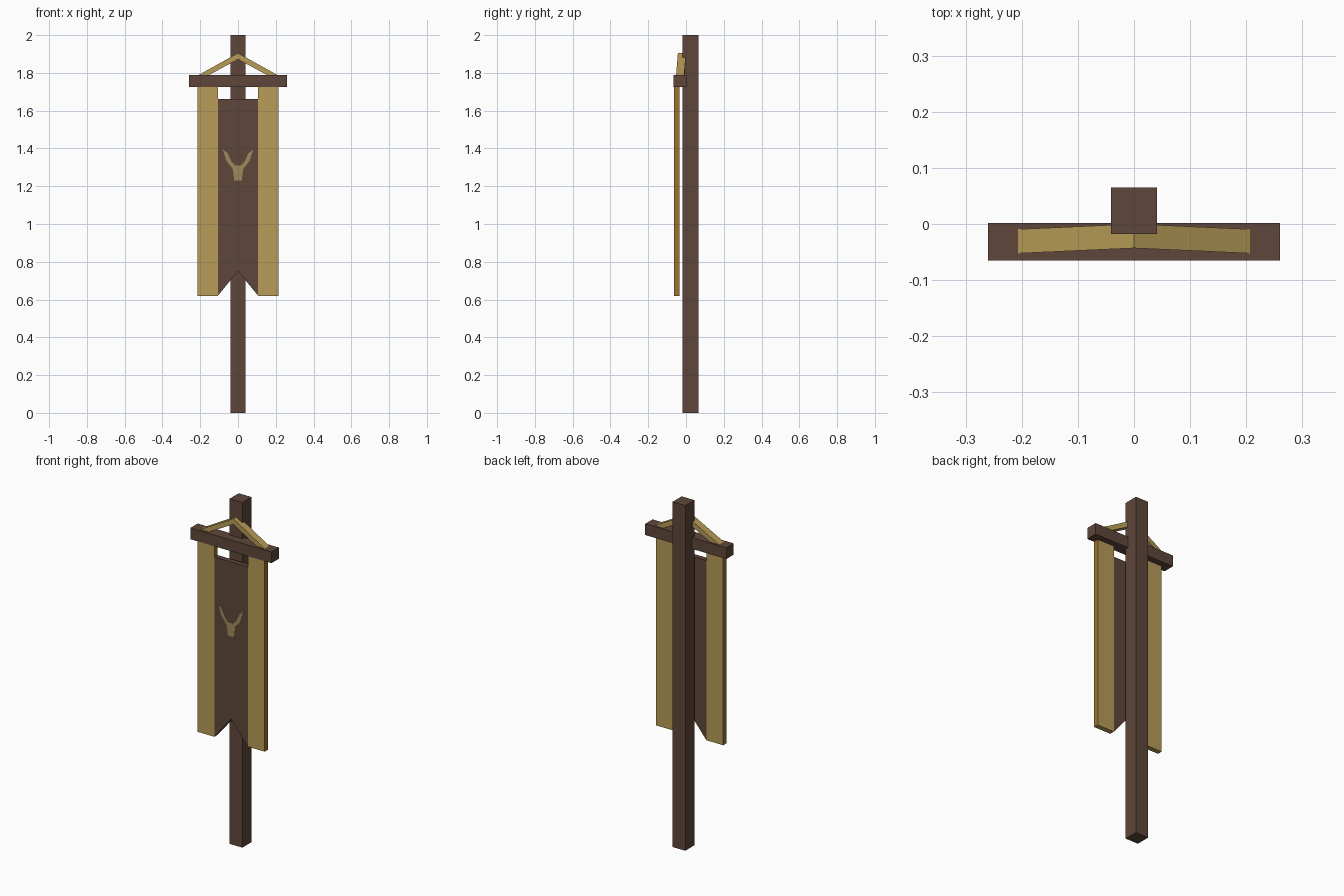
import bpy, bmesh

if "Cube" in bpy.data.objects:
    bpy.data.objects.remove(bpy.data.objects["Cube"])


def material(name, srgb):
    m = bpy.data.materials.new(name)
    lin = [((c / 255 + 0.055) / 1.055) ** 2.4 for c in srgb]
    m.diffuse_color = (*lin, 1)
    m.use_nodes = True
    m.node_tree.nodes["Principled BSDF"].inputs["Base Color"].default_value = m.diffuse_color
    return m


WOOD = material("dark brown", (95, 70, 58))
GOLD = material("gold cloth", (184, 156, 88))
EDGE = material("ochre edge", (158, 114, 48))
EMBLEM = material("dull gold", (160, 138, 92))


def prism(name, profile, y0, y1, mats, shear=0.0):
    """Extrude an x,z profile from y0 to y1; shear slides y back towards x = 0."""
    bm = bmesh.new()
    rings = [[bm.verts.new((x, y - shear * abs(x), z)) for x, z in profile]
             for y in (y0, y1)]
    bm.faces.new(rings[0])
    bm.faces.new(rings[1][::-1])
    n = len(profile)
    for i in range(n):
        j = (i + 1) % n
        bm.faces.new((rings[0][j], rings[0][i], rings[1][i], rings[1][j]))
    bmesh.ops.recalc_face_normals(bm, faces=bm.faces)
    # Second material goes on the faces that look sideways
    if len(mats) > 1:
        for f in bm.faces:
            f.material_index = int(abs(f.normal.x) > 0.9)
    me = bpy.data.meshes.new(name)
    bm.to_mesh(me)
    bm.free()
    for m in mats:
        me.materials.append(m)
    ob = bpy.data.objects.new(name, me)
    bpy.context.collection.objects.link(ob)
    return ob


def rect(x0, x1, z0, z1):
    return [(x0, z0), (x1, z0), (x1, z1), (x0, z1)]


# Upright pole and crossbar
prism("pole", rect(-0.041, 0.041, 0, 2), -0.018, 0.065, [WOOD])
prism("crossbar", rect(-0.26, 0.26, 1.725, 1.79), -0.065, 0.002, [WOOD])

# Central cloth with a notched hem
prism("banner_panel", [(-0.107, 0.62), (0, 0.75), (0.107, 0.62),
                       (0.107, 1.662), (-0.107, 1.662)], -0.063, -0.034, [WOOD])

for side, s in (("left", -1), ("right", 1)):
    # Gold side bands hanging from the bar
    x0, x1 = sorted((s * 0.107, s * 0.215))
    prism(side + "_band", rect(x0, x1, 0.62, 1.74), -0.063, -0.034, [GOLD, EDGE])
    # Hanging straps rising to the pole
    prism(side + "_strap", [(s * 0.21, 1.788), (s * 0.155, 1.788),
                            (0, 1.872), (0, 1.905)], -0.043, 0.0, [GOLD], 0.045)

# Painted winged V emblem
half = [(0.02, 1.23), (0.027, 1.29), (0.062, 1.335), (0.08, 1.395),
        (0.055, 1.375), (0.035, 1.33), (0.015, 1.31)]
prism("emblem", half + [(-x, z) for x, z in reversed(half)], -0.0645, -0.0625, [EMBLEM])
